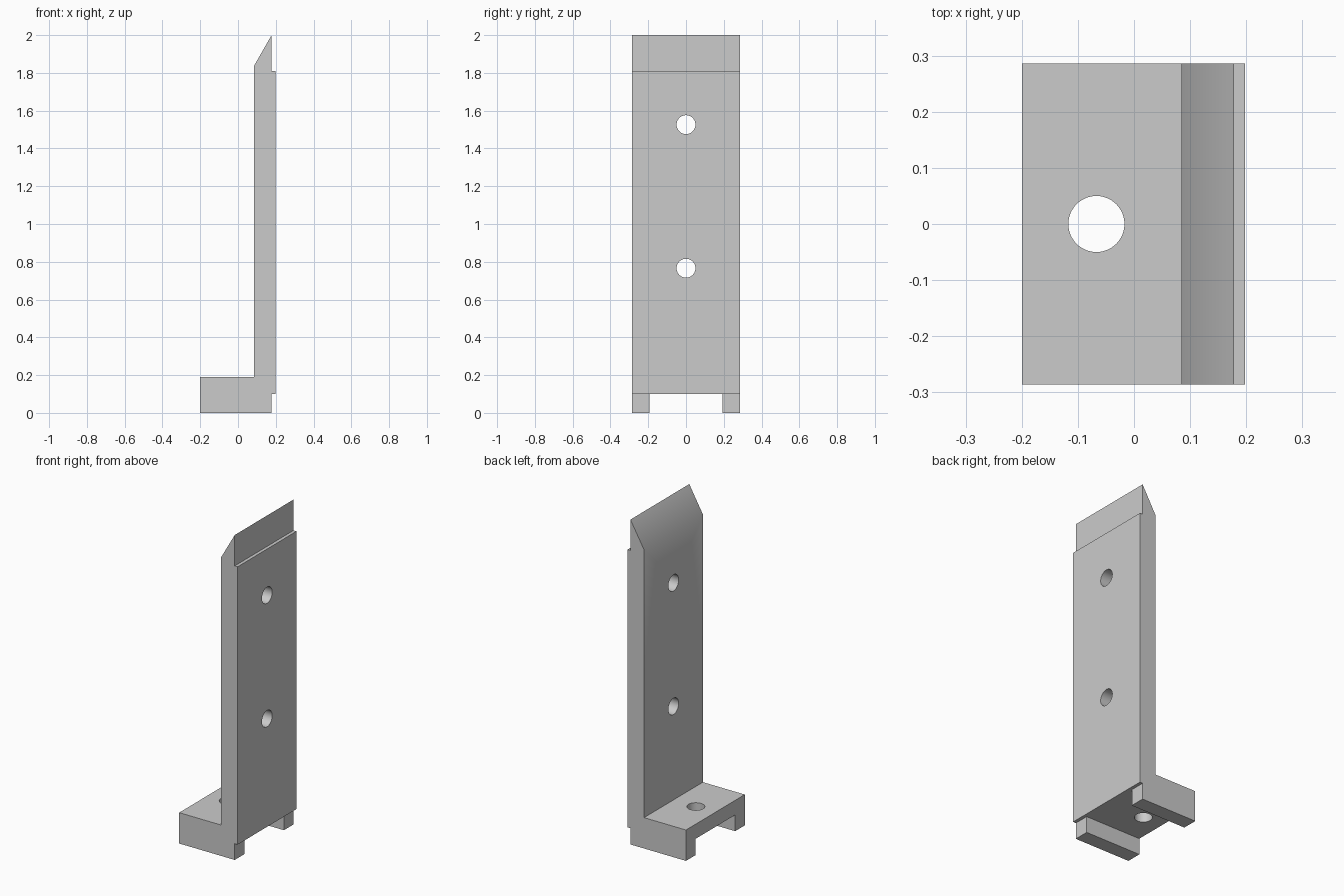
import bpy
import bmesh
from math import pi
from mathutils import Matrix

cube = bpy.data.objects.get("Cube")
if cube:
    bpy.data.objects.remove(cube, do_unlink=True)

HALF_WIDTH = 0.286
HOLE_RADIUS = 0.05

grey = bpy.data.materials.new("plain_grey")
grey.use_nodes = True
colour = (0.6, 0.6, 0.6, 1)
grey.diffuse_color = colour
grey.node_tree.nodes["Principled BSDF"].inputs["Base Color"].default_value = colour


def make_object(name, bm):
    bmesh.ops.recalc_face_normals(bm, faces=bm.faces)
    mesh = bpy.data.meshes.new(name)
    bm.to_mesh(mesh)
    bm.free()
    mesh.materials.append(grey)
    obj = bpy.data.objects.new(name, mesh)
    bpy.context.collection.objects.link(obj)
    return obj


def cut(target, name, bm):
    cutter = make_object(name, bm)
    cutter.hide_render = True
    cutter.hide_set(True)
    cutter.display_type = 'WIRE'
    mod = target.modifiers.new(name, 'BOOLEAN')
    mod.operation = 'DIFFERENCE'
    mod.solver = 'EXACT'
    mod.object = cutter
    bpy.context.view_layer.objects.active = target
    bpy.ops.object.modifier_apply(modifier=name)
    bpy.data.objects.remove(cutter, do_unlink=True)


def drill(target, name, centre, rotation):
    bm = bmesh.new()
    bmesh.ops.create_cone(bm, cap_ends=True, segments=48, radius1=HOLE_RADIUS,
                          radius2=HOLE_RADIUS, depth=0.5,
                          matrix=Matrix.Translation(centre) @ rotation)
    cut(target, name, bm)


# L-shaped bracket: side profile with pointed tip and raised back pad
profile = [(-0.2, 0), (0.178, 0), (0.178, 0.1), (0.198, 0.1), (0.198, 1.81),
           (0.178, 1.81), (0.178, 2), (0.085, 1.838), (0.085, 0.19), (-0.2, 0.19)]
bm = bmesh.new()
face = bm.faces.new([bm.verts.new((x, -HALF_WIDTH, z)) for x, z in profile])
side = bmesh.ops.extrude_face_region(bm, geom=[face])
bmesh.ops.translate(bm, vec=(0, 2 * HALF_WIDTH, 0),
                    verts=[v for v in side["geom"] if isinstance(v, bmesh.types.BMVert)])
bracket = make_object("bracket", bm)

# Channel under the foot, leaving two runners
bm = bmesh.new()
bmesh.ops.create_cube(bm, size=1, matrix=Matrix.Translation((0, 0, 0))
                      @ Matrix.Diagonal((1, 0.386, 0.2, 1)))
cut(bracket, "channel_cutter", bm)

# Bolt holes through the upright and the foot
for z in (0.766, 1.526):
    drill(bracket, "upright_hole", (0.14, 0, z), Matrix.Rotation(pi / 2, 4, 'Y'))
drill(bracket, "foot_hole", (-0.067, 0, 0.1), Matrix.Identity(4))

# Smooth hole walls, keep the edges sharp
bpy.ops.object.select_all(action='DESELECT')
bracket.select_set(True)
bpy.context.view_layer.objects.active = bracket
bpy.ops.object.shade_smooth_by_angle(angle=pi / 6)
